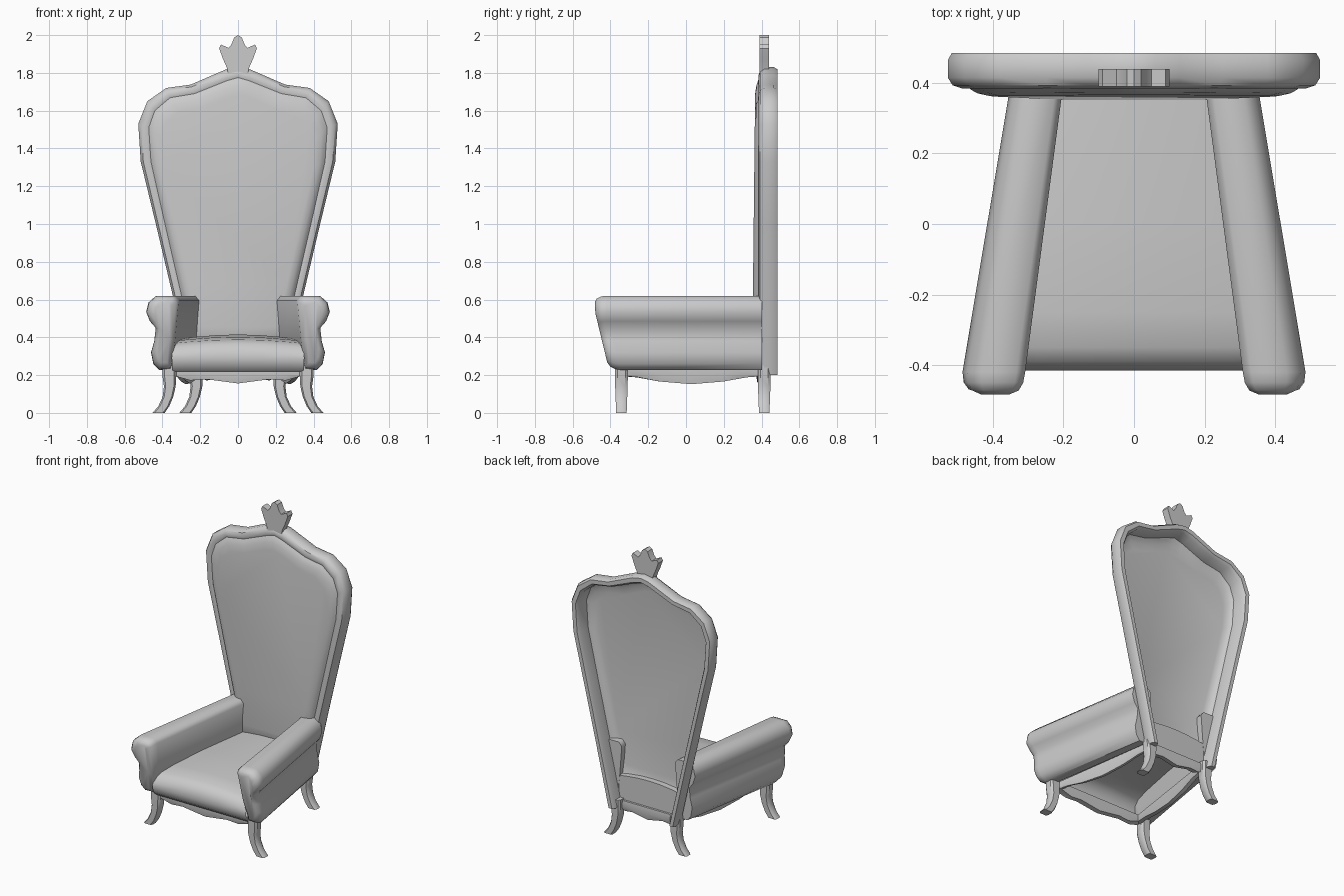
import bpy, bmesh, math

if "Cube" in bpy.data.objects:
    bpy.data.objects.remove(bpy.data.objects["Cube"])


def loft(name, rings, closed=True, cap_start=True, cap_end=True, loop=False, angle=40):
    """Skin a list of equal-length rings of points into one object."""
    bm = bmesh.new()
    vs = [[bm.verts.new(p) for p in r] for r in rings]
    n = len(rings[0])
    pairs = list(zip(vs, vs[1:])) + ([(vs[-1], vs[0])] if loop else [])
    for a, b in pairs:
        for i in range(n if closed else n - 1):
            j = (i + 1) % n
            bm.faces.new((a[i], a[j], b[j], b[i]))
    if cap_start:
        bm.faces.new(vs[0])
    if cap_end:
        bm.faces.new(vs[-1])
    bmesh.ops.recalc_face_normals(bm, faces=bm.faces)
    me = bpy.data.meshes.new(name)
    bm.to_mesh(me)
    bm.free()
    ob = bpy.data.objects.new(name, me)
    bpy.context.collection.objects.link(ob)
    bpy.ops.object.select_all(action='DESELECT')
    ob.select_set(True)
    bpy.context.view_layer.objects.active = ob
    bpy.ops.object.shade_smooth_by_angle(angle=math.radians(angle))
    return ob


def mirrored(half):
    """Right half, listed bottom to top centre, completed with its mirror."""
    return half + [(-x, z) for x, z in reversed(half[:-1])]


# Back frame: rounded section swept between outer and inner outlines
outer = mirrored([(.25, .20), (.345, .62), (.435, 1.0), (.515, 1.33), (.528, 1.53), (.48, 1.65),
                  (.38, 1.72), (.25, 1.738), (.13, 1.79), (.06, 1.82), (0, 1.83)])
inner = mirrored([(.20, .20), (.297, .62), (.385, 1.0), (.46, 1.33), (.472, 1.51), (.44, 1.60),
                  (.36, 1.668), (.23, 1.69), (.13, 1.73), (.06, 1.758), (0, 1.775)])
section = [(0, .415), (0, .465), (.2, .485), (.7, .485), (.95, .465), (1, .39), (.7, .385), (.25, .393)]
rings = [[(o[0] + (i[0] - o[0]) * t, y, o[1] + (i[1] - o[1]) * t) for t, y in section]
         for o, i in zip(outer, inner)]
loft("back_frame", rings)

# Back panel: thin padded shell bulging forward, hollow behind
edge = [(.232, .36)] + inner[1:-1] + [(-.232, .36)]
rings = []
for s, f in ((1.02, 0), (.98, .5), (.94, .8), (.87, 1)):
    ring = []
    for x, z in edge:
        zz = 1.1 + (z - 1.1) * s
        front = .355 + .011 * (zz - .7)
        ring.append((x * s, .398 + (front - .398) * f, zz))
    rings.append(ring)
loft("back_panel", rings, cap_start=False, angle=60)

# Crest: flat extruded leaf ornament
leaf = mirrored([(.05, 1.79), (.06, 1.83), (.08, 1.875), (.1, 1.93), (.09, 1.95), (.05, 1.932),
                 (.035, 1.95), (.02, 1.988), (0, 2.0)])
loft("crest", [[(x, y, z) for x, z in leaf] for y in (.39, .44)], angle=30)

# Arms: rolled section, narrowing and converging towards the back
roll = [(.355, .23), (.42, .228), (.45, .26), (.462, .32), (.445, .38), (.437, .45), (.468, .485),
        (.488, .535), (.475, .585), (.435, .62), (.335, .62), (.31, .595), (.33, .38)]


def arm_ring(y, sx, sz, side):
    k = (y + .43) / .83
    ring = []
    for x, z in roll:
        px, pz = .395 + (x - .395) * sx, .44 + (z - .44) * sz
        xb = .20 + (px - .31) * .84
        slant = .075 * max(0, .54 - pz) / .31 * (1 - max(0, k))
        ring.append((side * (px + (xb - px) * max(0, k)), y + slant, pz))
    return ring


for side, tag in ((1, "right"), (-1, "left")):
    loft(tag + "_arm", [arm_ring(y, sx, sz, side) for y, sx, sz in
                        ((-.483, .5, .82), (-.472, .8, .92), (-.45, .95, .98), (-.42, 1, 1), (.402, 1, 1))],
         angle=50)

# Seat: cushion with rolled front edge and open underside
profile = [(-.375, .22), (-.405, .245), (-.416, .29), (-.41, .33), (-.39, .365), (-.35, .388),
           (-.25, .402), (0, .415), (.40, .415), (.402, .22)]
rings = []
for y, z in profile:
    w = .35 - .13 * (y + .41) / .81
    rings.append([(w * u, y, z - (.02 * u * u if z > .3 else 0)) for u in (-1, -.8, -.4, 0, .4, .8, 1)])
loft("seat", rings, closed=False, cap_start=False, cap_end=False)

# Apron: scalloped rail round all four sides
corners = [(-.34, -.36), (.34, -.36), (.225, .42), (-.225, .42)]
deep = ((0, .195), (.12, .19), (.28, .166), (.5, .152), (.72, .166), (.88, .188))
shallow = ((0, .195), (.12, .172), (.25, .178), (.5, .156), (.75, .178), (.88, .172))
rings = []
for k in range(4):
    (ax, ay), (bx, by) = corners[k], corners[(k + 1) % 4]
    for t, low in (deep if k % 2 else shallow):
        x, y = ax + (bx - ax) * t, ay + (by - ay) * t
        rings.append([(x * s, y * s, z) for s, z in
                      ((.99, .24), (1, .2), (.98, low), (.90, low + .004), (.88, .21), (.88, .24))])
loft("apron", rings, cap_start=False, cap_end=False, loop=True)

# Legs: short tapered sabre legs sweeping outwards
sweep = [(0, .25, .037, .034), (.0, .19, .036, .034), (-.002, .14, .031, .033), (.008, .085, .028, .031),
         (.03, .035, .029, .029), (.057, 0, .032, .028)]
for name, x0, y0 in (("front_leg", .363, -.342), ("back_leg", .222, .414)):
    for side, tag in ((1, "_right"), (-1, "_left")):
        rings = []
        for dx, z, hx, hy in sweep:
            rings.append([(side * (x0 + dx + hx * a), y0 + hy * b, z) for a, b in
                          ((1, .6), (.7, 1), (-.7, 1), (-1, .6), (-1, -.6), (-.7, -1), (.7, -1), (1, -.6))])
        loft(name + tag, rings, angle=35)
